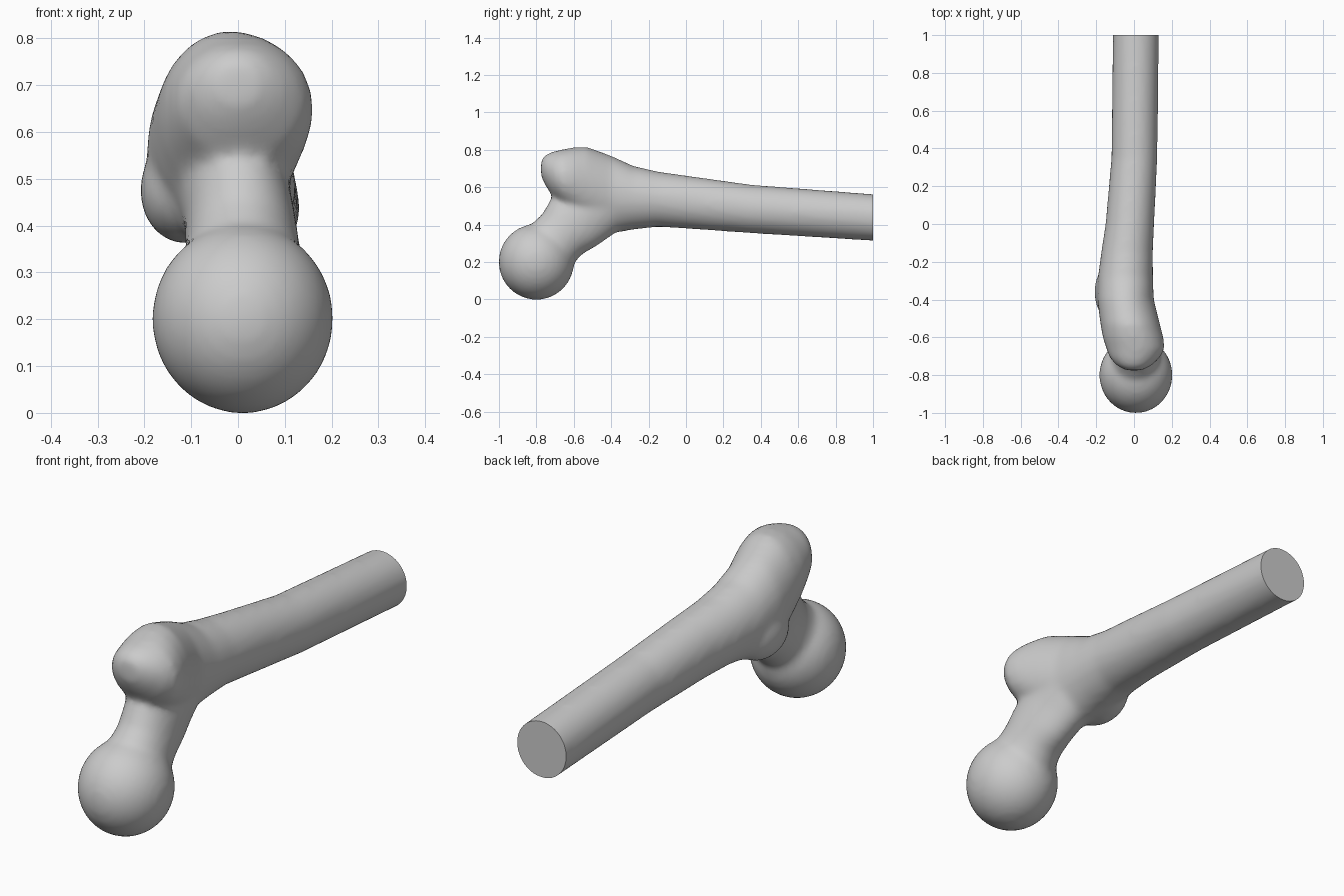
import bpy, bmesh
from math import cos, sin, pi, radians
from mathutils import Vector, Matrix

if "Cube" in bpy.data.objects:
    bpy.data.objects.remove(bpy.data.objects["Cube"])

bm = bmesh.new()


def loft(sections, tilt, sides=32):
    """Skin ellipses: (cx, cy, cz, rx, rv); tilt is the ring's second axis."""
    v_axis = Vector(tilt).normalized()
    rings = []
    for cx, cy, cz, rx, rv in sections:
        c = Vector((cx, cy, cz))
        rings.append([bm.verts.new(c + Vector((rx * cos(a), 0, 0)) + v_axis * rv * sin(a))
                      for a in (2 * pi * i / sides for i in range(sides))])
    for a, b in zip(rings, rings[1:]):
        for i in range(sides):
            j = (i + 1) % sides
            bm.faces.new((a[i], a[j], b[j], b[i]))
    bm.faces.new(rings[0][::-1])
    bm.faces.new(rings[-1])


def ellipsoid(center, radii):
    m = Matrix.Translation(center) @ Matrix.Diagonal((*radii, 1))
    bmesh.ops.create_icosphere(bm, subdivisions=4, radius=1, matrix=m)


# Shaft swelling into the large upper knob
loft([(.01, 1.1, .43, .122, .125), (.01, 1, .4375, .122, .125),
      (.002, .35, .483, .122, .130), (-.022, 0, .52, .129, .142),
      (-.037, -.15, .535, .137, .148), (-.045, -.28, .543, .146, .170),
      (-.045, -.40, .56, .150, .208), (-.02, -.53, .61, .158, .206),
      (-.005, -.60, .635, .161, .178), (.008, -.66, .652, .155, .150),
      (.004, -.71, .668, .132, .122), (0, -.75, .69, .092, .085),
      (0, -.775, .70, .045, .045)], (0, 0, 1))

# Neck running diagonally from the head into the shaft
loft([(.01, -.79, .22, .15, .165), (.01, -.72, .29, .135, .155),
      (.01, -.66, .35, .122, .152), (.005, -.60, .41, .118, .176),
      (-.01, -.53, .47, .120, .185), (-.02, -.44, .52, .12, .17)], (0, -1, 1))

# Round head and small side knob
ellipsoid((.01, -.80, .20), (.194, .202, .203))
ellipsoid((-.115, -.36, .475), (.095, .15, .115))

bmesh.ops.recalc_face_normals(bm, faces=bm.faces)
mesh = bpy.data.meshes.new("bone")
bm.to_mesh(mesh)
bm.free()
bone = bpy.data.objects.new("bone", mesh)
bpy.context.collection.objects.link(bone)
bpy.context.view_layer.objects.active = bone
bone.select_set(True)

# Fuse the parts and soften the joins
remesh = bone.modifiers.new("fuse", 'REMESH')
remesh.mode = 'VOXEL'
remesh.voxel_size = .014
smooth = bone.modifiers.new("soften", 'SMOOTH')
smooth.factor = .5
smooth.iterations = 14
for name in ("fuse", "soften"):
    bpy.ops.object.modifier_apply(modifier=name)

# Saw the shaft off flat
bm = bmesh.new()
bm.from_mesh(bone.data)
cut = bmesh.ops.bisect_plane(bm, geom=bm.verts[:] + bm.edges[:] + bm.faces[:],
                             plane_co=(0, 1, 0), plane_no=(0, 1, 0), clear_outer=True)
rim = [e for e in cut["geom_cut"] if isinstance(e, bmesh.types.BMEdge)]
bmesh.ops.contextual_create(bm, geom=rim)
# Settle the head on the ground
low = min(v.co.z for v in bm.verts)
bmesh.ops.translate(bm, verts=bm.verts, vec=(0, 0, -low))
bm.to_mesh(bone.data)
bm.free()
bpy.ops.object.shade_smooth_by_angle(angle=radians(40))
